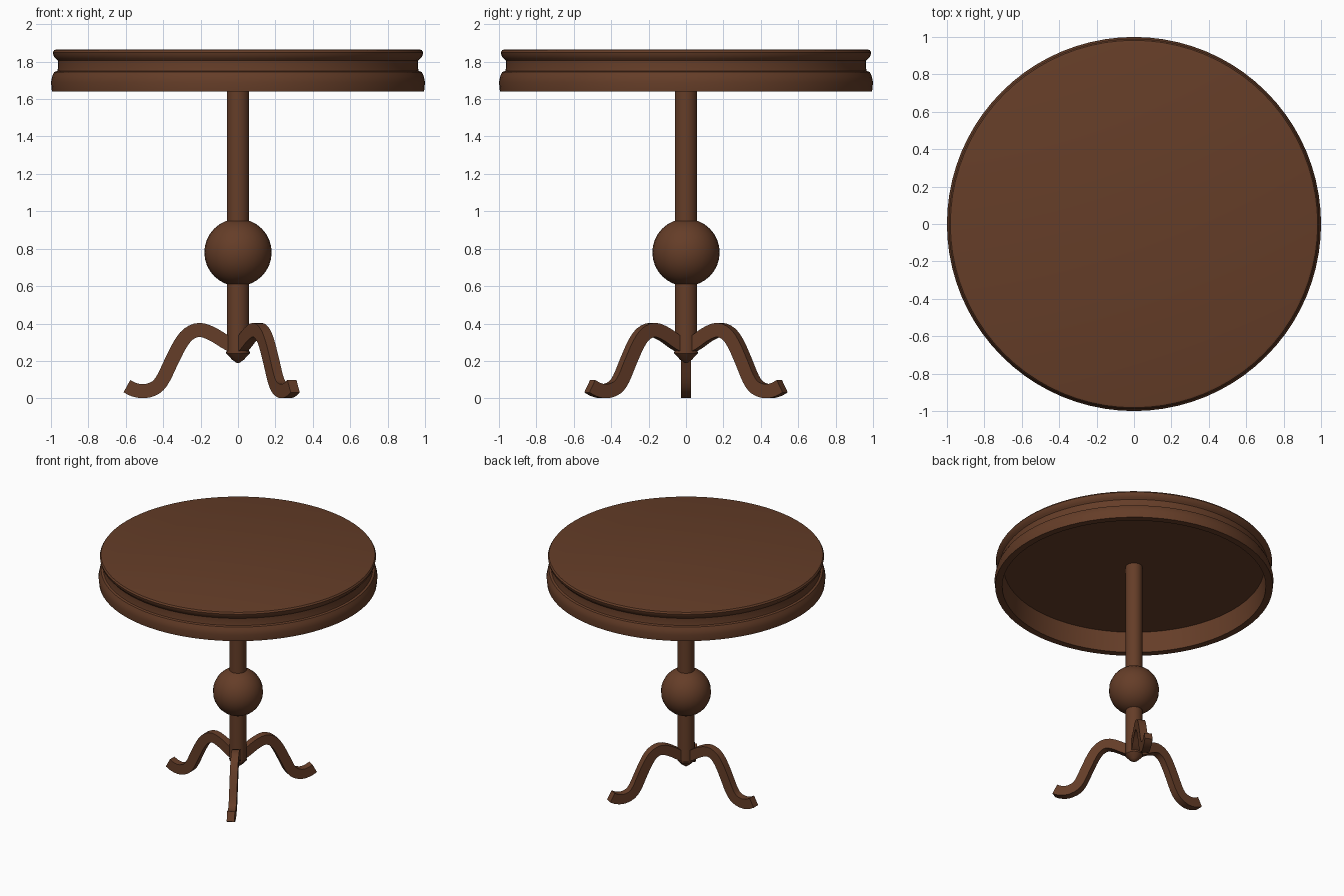
import bpy, bmesh, math
from mathutils import Vector

if "Cube" in bpy.data.objects:
    bpy.data.objects.remove(bpy.data.objects["Cube"])

wood = bpy.data.materials.new("dark brown wood")
wood.diffuse_color = (0.130, 0.047, 0.021, 1)
wood.use_nodes = True
wood.node_tree.nodes["Principled BSDF"].inputs["Base Color"].default_value = wood.diffuse_color


def finish(bm, name, angle=35):
    bmesh.ops.recalc_face_normals(bm, faces=bm.faces)
    me = bpy.data.meshes.new(name)
    bm.to_mesh(me)
    bm.free()
    me.materials.append(wood)
    ob = bpy.data.objects.new(name, me)
    bpy.context.collection.objects.link(ob)
    bpy.ops.object.select_all(action='DESELECT')
    ob.select_set(True)
    bpy.context.view_layer.objects.active = ob
    bpy.ops.object.shade_smooth_by_angle(angle=math.radians(angle))
    return ob


def lathe(name, profile, sides, angle=35):
    """Revolve (radius, z) points round the z axis, capping both ends."""
    bm = bmesh.new()
    rings = []
    for r, z in profile:
        rings.append([bm.verts.new((r * math.cos(a), r * math.sin(a), z))
                      for a in (2 * math.pi * i / sides for i in range(sides))])
    for lo, hi in zip(rings, rings[1:]):
        for i in range(sides):
            j = (i + 1) % sides
            bm.faces.new((lo[i], lo[j], hi[j], hi[i]))
    bm.faces.new(rings[0])
    bm.faces.new(rings[-1])
    return finish(bm, name, angle)


def catmull(pts, steps):
    """Smooth curve through the given points."""
    p = [2 * pts[0] - pts[1]] + pts + [2 * pts[-1] - pts[-2]]
    out = []
    for k in range(1, len(p) - 2):
        a, b, c, d = p[k - 1:k + 3]
        for s in range(steps):
            t = s / steps
            out.append(0.5 * (2 * b + (c - a) * t + (2 * a - 5 * b + 4 * c - d) * t ** 2
                              + (3 * b - a - 3 * c + d) * t ** 3))
    return out + [pts[-1]]


# Round top: recessed underside, rounded apron, groove and upper rim
lathe("table_top", [
    (0.935, 1.80), (0.945, 1.64), (0.995, 1.64), (1.0, 1.69), (0.994, 1.72),
    (0.982, 1.745), (0.966, 1.75), (0.963, 1.765), (0.963, 1.805), (0.972, 1.815),
    (0.986, 1.83), (0.99, 1.85), (0.982, 1.862), (0.97, 1.865)], 80)

# Column with its pointed foot
lathe("column", [(0.06, 0.245), (0.06, 1.81)], 24)
lathe("column_point", [(0.008, 0.19), (0.03, 0.205), (0.063, 0.24), (0.063, 0.25)], 24)

# Turned ball on the column
bm = bmesh.new()
bmesh.ops.create_uvsphere(bm, u_segments=24, v_segments=16, radius=0.18)
bmesh.ops.translate(bm, verts=bm.verts, vec=(0, 0, 0.78))
finish(bm, "column_ball")

# Three S-curved legs: rectangular section swept along a (distance, z) path
path = catmull([Vector(p) for p in (
    (0.035, 0.285), (0.07, 0.303), (0.135, 0.343), (0.205, 0.366), (0.265, 0.343),
    (0.31, 0.287), (0.357, 0.195), (0.40, 0.105), (0.44, 0.058), (0.50, 0.038),
    (0.555, 0.046), (0.594, 0.065))], 3)
HALF_T, HALF_W = 0.0375, 0.028


def leg(name, angle):
    bm = bmesh.new()
    out = Vector((math.cos(angle), math.sin(angle), 0))
    side = Vector((-out.y, out.x, 0))
    up = Vector((0, 0, 1))
    rings = []
    for i, p in enumerate(path):
        t = (path[min(i + 1, len(path) - 1)] - path[max(i - 1, 0)]).normalized()
        ring = []
        for w, h in ((-1, -1), (1, -1), (1, 1), (-1, 1)):
            q = p + Vector((-t.y, t.x)) * HALF_T * h
            ring.append(bm.verts.new(out * q.x + up * max(q.y, 0) + side * HALF_W * w))
        rings.append(ring)
    for a, b in zip(rings, rings[1:]):
        for i in range(4):
            j = (i + 1) % 4
            bm.faces.new((a[i], a[j], b[j], b[i]))
    bm.faces.new(rings[0])
    bm.faces.new(rings[-1])
    finish(bm, name)


for name, deg in (("left_leg", 180), ("front_right_leg", -60), ("back_right_leg", 60)):
    leg(name, math.radians(deg))
